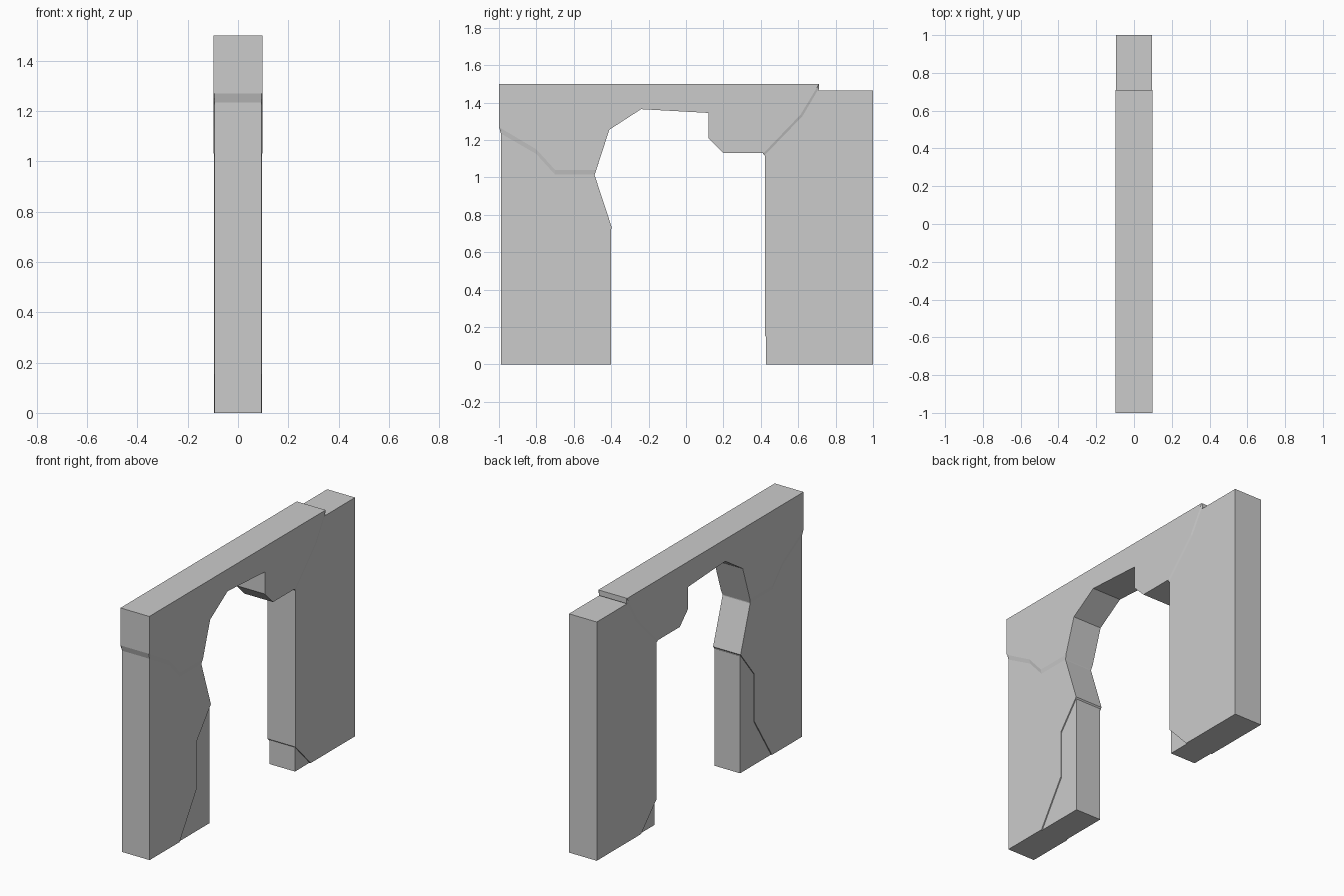
import bpy, bmesh

if "Cube" in bpy.data.objects:
    bpy.data.objects.remove(bpy.data.objects["Cube"])


def loft(name, layers):
    """Solid lofted through (x, [(y, z), ...]) outlines of equal length."""
    bm = bmesh.new()
    rings = [[bm.verts.new((x, y, z)) for y, z in pts] for x, pts in layers]
    n = len(rings[0])
    bm.faces.new(rings[0])
    bm.faces.new(rings[-1])
    for a, b in zip(rings, rings[1:]):
        for i in range(n):
            j = (i + 1) % n
            bm.faces.new((a[i], a[j], b[j], b[i]))
    bmesh.ops.recalc_face_normals(bm, faces=bm.faces)
    mesh = bpy.data.meshes.new(name)
    bm.to_mesh(mesh)
    bm.free()
    ob = bpy.data.objects.new(name, mesh)
    bpy.context.collection.objects.link(ob)
    return ob


def slab(name, half, pts):
    return loft(name, [(-half, pts), (half, pts)])


# Broken lintel: the arch outline is shared, the crack edge is chamfered
arch = [(-0.41, 1.255), (-0.24, 1.365), (0.12, 1.345), (0.12, 1.21),
        (0.2, 1.13), (0.41, 1.13)]
face = [(-1, 1.5), (-1, 1.27), (-0.985, 1.26), (-0.8, 1.15), (-0.7, 1.04),
        (-0.48, 1.04)] + arch + [(0.42, 1.135), (0.612, 1.335), (0.70, 1.48), (0.71, 1.5)]
core = [(-1, 1.5), (-1, 1.27), (-0.99, 1.235), (-0.8, 1.125), (-0.7, 1.015),
        (-0.488, 1.015)] + arch + [(0.422, 1.115), (0.625, 1.325), (0.71, 1.47), (0.71, 1.5)]
lintel = loft("ruined_doorway", [(-0.098, face), (-0.0935, core),
                                 (0.0935, core), (0.098, face)])

# Pillars, with tops running up inside the lintel
parts = [
    slab("left_pillar", 0.0935, [
        (-0.99, 0), (-0.7, 0), (-0.53, 0.27), (-0.53, 0.56), (-0.396, 0.73),
        (-0.488, 1.01), (-0.488, 1.1), (-0.7, 1.1), (-0.8, 1.2), (-0.99, 1.3)]),
    slab("right_pillar", 0.0945, [
        (0.422, 0.155), (0.57, 0), (1, 0), (1, 1.465), (0.66, 1.465),
        (0.6, 1.4), (0.45, 1.25), (0.422, 1.12)]),
    # Recessed lower fragments beyond the cracks
    slab("left_fragment", 0.087, [
        (-0.73, 0), (-0.4, 0), (-0.4, 0.72), (-0.45, 0.74), (-0.57, 0.6),
        (-0.57, 0.27)]),
    slab("right_fragment", 0.087, [
        (0.428, 0), (0.6, 0), (0.46, 0.17), (0.428, 0.17)]),
]

# Fuse the stones into one clean shell
bpy.context.view_layer.objects.active = lintel
for part in parts:
    mod = lintel.modifiers.new("join", 'BOOLEAN')
    mod.operation = 'UNION'
    mod.solver = 'EXACT'
    mod.object = part
    bpy.ops.object.modifier_apply(modifier=mod.name)
    bpy.data.objects.remove(part)
